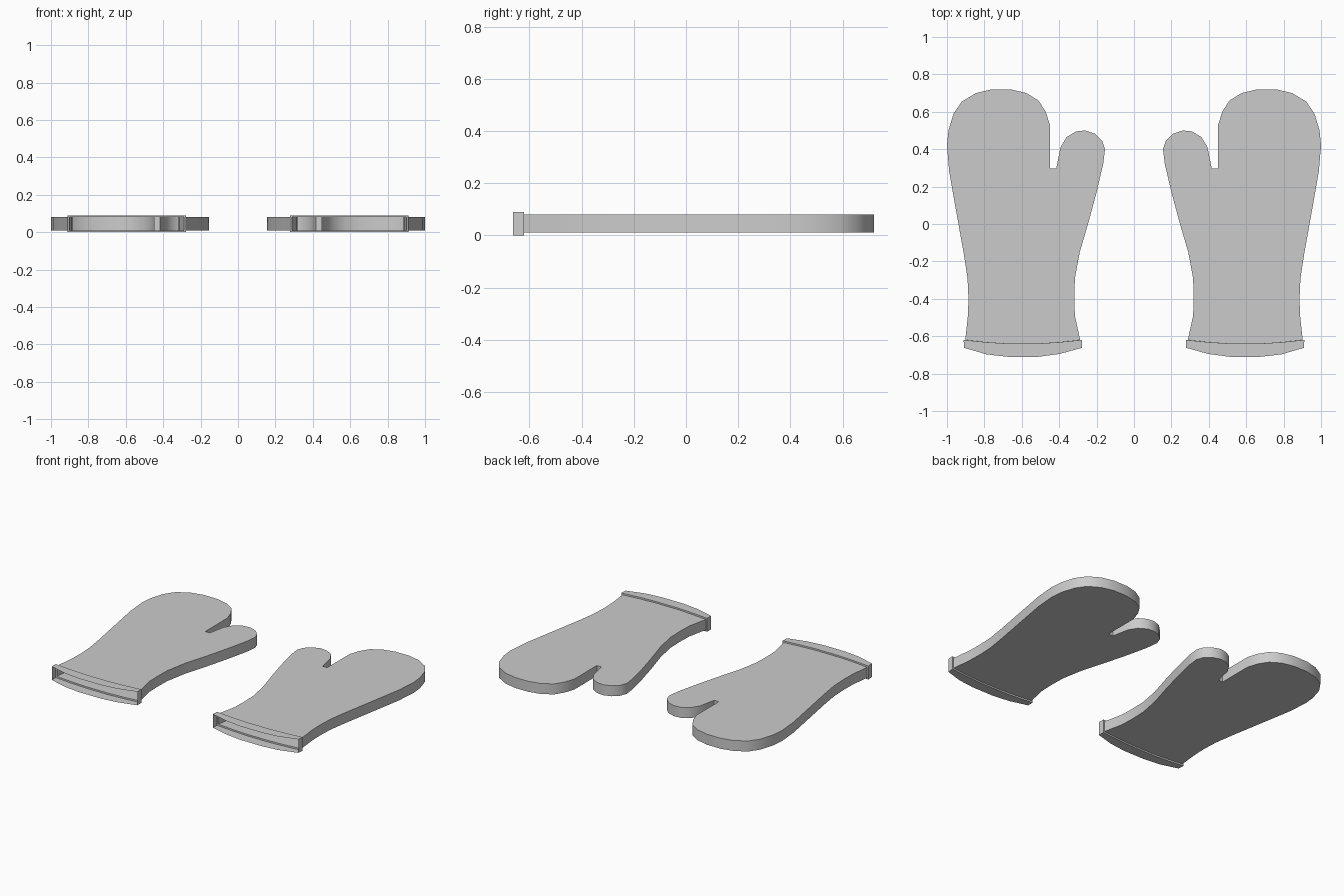
import bpy, bmesh

if "Cube" in bpy.data.objects:
    bpy.data.objects.remove(bpy.data.objects["Cube"])

# Glove outline (right-hand mitt), from the thumb-side wrist round to the outer wrist
OUTLINE = [(.288, -.62), (.316, -.49), (.319, -.40), (.316, -.29), (.29, -.15),
           (.243, .01), (.20, .17), (.165, .32), (.155, .40), (.17, .445), (.21, .483),
           (.26, .50), (.31, .495), (.36, .465), (.393, .41), (.405, .35), (.416, .297),
           (.45, .297), (.45, .53), (.472, .60), (.51, .66), (.575, .70), (.66, .72),
           (.76, .72), (.845, .70), (.92, .655), (.965, .59), (.992, .50), (1.0, .42),
           (.988, .28), (.96, .12), (.935, -.02), (.91, -.16), (.89, -.29),
           (.885, -.40), (.888, -.49), (.902, -.62)]
# Curved hem across the wrist: (x fraction, sag of seam, rim y)
HEM = [(0, 0, -.662), (.19, .012, -.695), (.37, .019, -.71),
       (.63, .019, -.71), (.81, .012, -.697), (1, 0, -.662)]


def finish(name, bm):
    bmesh.ops.recalc_face_normals(bm, faces=bm.faces[:])
    mesh = bpy.data.meshes.new(name)
    bm.to_mesh(mesh)
    bm.free()
    ob = bpy.data.objects.new(name, mesh)
    bpy.context.collection.objects.link(ob)
    bpy.ops.object.select_all(action='DESELECT')
    ob.select_set(True)
    bpy.context.view_layer.objects.active = ob
    bpy.ops.object.shade_smooth_by_angle(angle=0.52)


def arc(x0, x1, row):
    return [(x0 + (x1 - x0) * f, (-.62 - sag) if row == 0 else rim) for f, sag, rim in HEM]


def make_mitt(side, s):
    # Hollow glove shell, left open along the wrist
    bm = bmesh.new()
    pts = OUTLINE + arc(.288, .902, 0)[-2:0:-1]
    lo, hi = [[bm.verts.new((s * x, y, z)) for x, y in pts] for z in (.01, .08)]
    bm.faces.new(lo)
    bm.faces.new(hi)
    for i in range(len(OUTLINE) - 1):
        bm.faces.new((lo[i], lo[i + 1], hi[i + 1], hi[i]))
    finish(side + "_mitt_shell", bm)

    # Raised cuff band: seam step, then a sleeve with a curved open rim
    bm = bmesh.new()
    loops = []
    for x0, x1, row, z0, z1 in ((.288, .902, 0, .01, .08),
                                (.279, .911, 0, 0, .09),
                                (.279, .908, 1, 0, .09)):
        a = arc(x0, x1, row)
        ring = [(x, y, z0) for x, y in a] + [(x, y, z1) for x, y in reversed(a)]
        loops.append([bm.verts.new((s * x, y, z)) for x, y, z in ring])
    for a, b in zip(loops, loops[1:]):
        n = len(a)
        for i in range(n):
            j = (i + 1) % n
            bm.faces.new((a[i], a[j], b[j], b[i]))
    finish(side + "_mitt_cuff", bm)


for side, s in (("right", 1), ("left", -1)):
    make_mitt(side, s)
